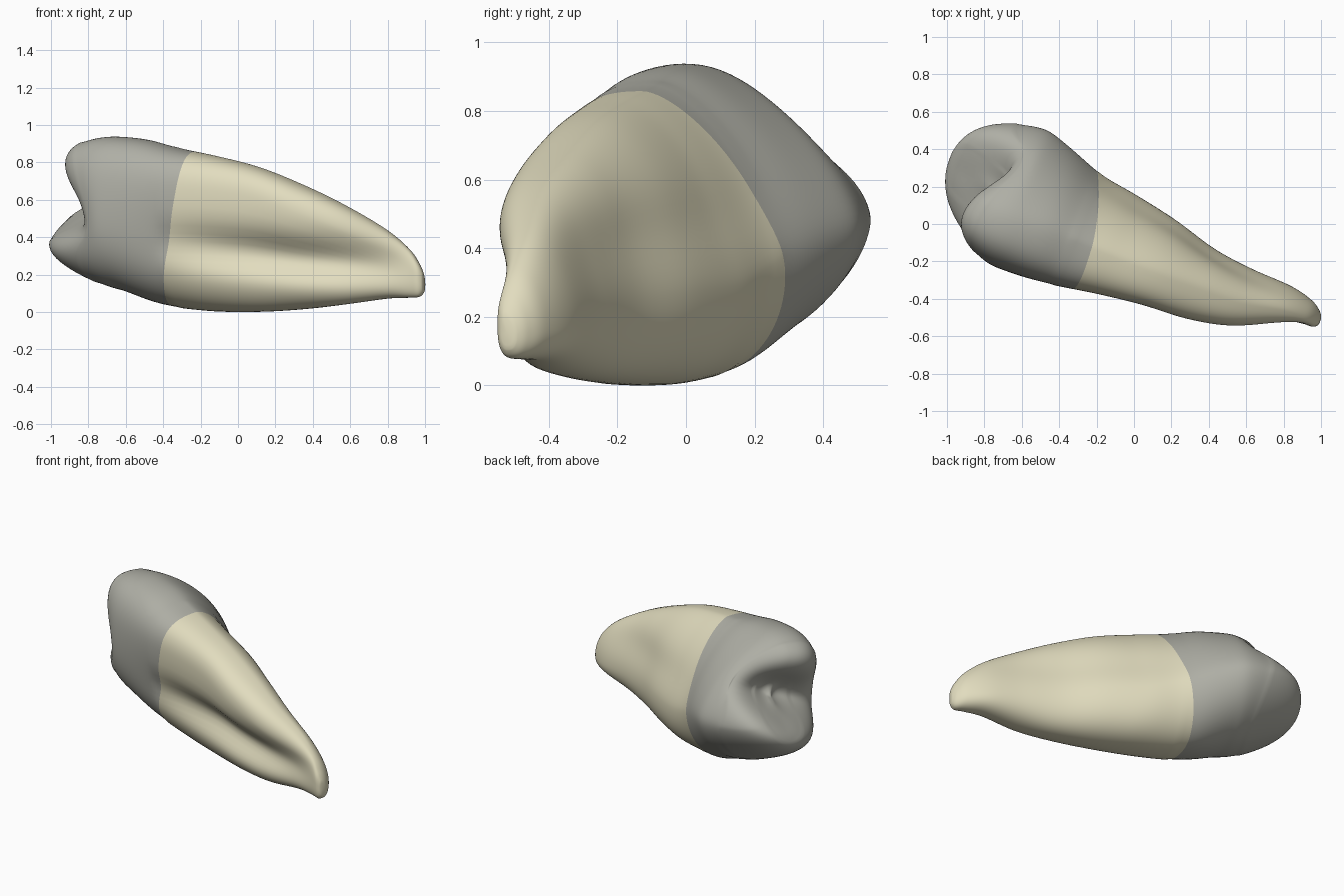
import bpy, bmesh, math
from mathutils import Vector

if "Cube" in bpy.data.objects:
    bpy.data.objects.remove(bpy.data.objects["Cube"])

SEG = 96
ANG = math.radians(22)          # tilt of the tooth axis in plan
CO, SI = math.cos(ANG), math.sin(ANG)


def to_world(u, v, z):
    """u runs along the axis from root tip to crown, v across it."""
    return Vector((-u * CO + v * SI, u * SI + v * CO, z))


# Stations: u, v left, v right, z bottom, z top, v of top, v of bottom,
# z of left, z of right, groove depth, groove height
STATIONS = [
    (-1.115, -.135, -.085, .11, .21, -.12, -.11, .16, .15, 0, .2),
    (-1.09, -.152, -.055, .085, .265, -.12, -.11, .18, .16, 0, .22),
    (-1.03, -.165, -.02, .08, .345, -.12, -.10, .22, .17, .01, .24),
    (-.90, -.22, .008, .075, .45, -.13, -.10, .31, .18, .05, .25),
    (-.68, -.315, .015, .045, .58, -.18, -.14, .43, .22, .10, .27),
    (-.45, -.365, .04, .02, .685, -.19, -.13, .52, .25, .12, .29),
    (-.20, -.385, .105, .005, .78, -.20, -.12, .60, .28, .11, .32),
    (.05, -.422, .15, .005, .84, -.20, -.10, .63, .30, .08, .35),
    (.25, -.46, .18, .02, .88, -.20, -.08, .63, .36, .04, .38),
    (.42, -.487, .24, .045, .93, -.20, -.06, .60, .43, .01, .42),
    (.60, -.495, .30, .115, .948, -.22, -.08, .57, .47, 0, .43),
]


def blend(i, t):
    """Smooth spline through the stations."""
    n = len(STATIONS) - 1
    rows = zip(*(STATIONS[max(0, min(n, k))] for k in range(i - 1, i + 3)))
    return [b + .5 * t * (c - a + t * (2 * a - 5 * b + 4 * c - d
            + t * (3 * (b - c) + d - a))) for a, b, c, d in rows]


def section(st):
    """Four superellipse quarters joined, with a groove pressed into the left side."""
    u, vl, vr, zb, zt, vt, vb, zl, zr, depth, zg = st
    crown = max(0, min(1, u / .5))
    tip = max(0, min(1, -u / .5))
    pts = []
    for k in range(SEG):
        a = 2 * math.pi * k / SEG
        c, s = math.cos(a), math.sin(a)
        right, up = c >= 0, s >= 0
        if right:
            p = 1.58 - .13 * crown + .3 * tip if up else 2.35 - .6 * crown
        else:
            p = 2.8 if up else 2.5
        ex, ez = abs(c) ** (2 / p), abs(s) ** (2 / p)
        vm, ze, zm = (vt, zt, zr if right else zl) if up else (vb, zb, zr if right else zl)
        v = vm + ex * ((vr if right else vl) - vm)
        z = zm + ez * (ze - zm)
        if right:       # shallow hollow on the far side
            v -= .2 * depth * math.sqrt(ex) * math.exp(-((z - zg - .14) / .12) ** 2)
        else:
            v += depth * ex * math.exp(-((z - zg) / .105) ** 2)
        pts.append((u, v, z))
    return pts


def cusp_height(v, z):
    """Chewing surface: two cusps either side of a slanted valley."""
    dv, dz = v + .14, z - .595
    along, q = dv * .92 + dz * .39, dv * .39 - dz * .92   # q > 0: lower cusp
    h = .735 - .04 * math.exp(-(along / .17) ** 2 - (q / .12) ** 2)
    if q > 0:
        rise = 1 - math.exp(-(q / .11) ** 2)
        h += rise * (.33 - 1.2 * (along - .02) ** 2)
        h -= 3.2 * max(q - .18, 0) ** 2
    else:
        rise = 1 - math.exp(-(q / .17) ** 2)
        h += rise * (.165 - 1.7 * (along + .06) ** 2)
    return h, 6 - 7 * max(0, min(.5, q))


rings = []
# Root and lower crown: loft through the stations
for i in range(len(STATIONS) - 1):
    for j in range(8):
        rings.append(section(blend(i, j / 8)))
base = section(STATIONS[-1])
base_index = len(rings)
rings.append(base)

# Crown dome: shrink the last ring inward and lift it to the cusp surface
CV, CZ = -.12, .57
for i in range(1, 40):
    r = math.cos(i / 40 * math.pi / 2) ** .8
    ring = []
    for _, v, z in base:
        v, z = CV + (v - CV) * r, CZ + (z - CZ) * r
        h, n = cusp_height(v, z)
        ring.append((.6 + (h - .6) * math.sqrt(1 - r ** n), v, z))
    rings.append(ring)

bm = bmesh.new()
loops = [[bm.verts.new(to_world(*p)) for p in ring] for ring in rings]
for a, b in zip(loops, loops[1:]):
    for k in range(SEG):
        m = (k + 1) % SEG
        bm.faces.new((a[k], a[m], b[m], b[k]))
# Close the root tip and the centre of the chewing surface
for loop, end in ((loops[0], (-1.126, -.112, .16)),
                  (loops[-1], (cusp_height(CV, CZ)[0], CV, CZ))):
    c = bm.verts.new(to_world(*end))
    for k in range(SEG):
        bm.faces.new((loop[k], loop[(k + 1) % SEG], c))


def soften(verts, times):
    for _ in range(times):
        bmesh.ops.smooth_vert(bm, verts=verts, factor=.4,
                              use_axis_x=True, use_axis_y=True, use_axis_z=True)


# Soften everything a little, then the turn from crown wall to dome and the pit
soften(bm.verts[:], 3)
soften([v for lp in loops[base_index - 14:base_index + 12] for v in lp], 25)
soften([v for lp in loops[-8:] for v in lp] + [c], 12)

# Clean colour border between crown and root
normal, point = Vector((1, -.3, -.2)), Vector((-.36, 0, 0))
bmesh.ops.bisect_plane(bm, geom=bm.verts[:] + bm.edges[:] + bm.faces[:],
                       plane_co=point, plane_no=normal, dist=1e-5)
for f in bm.faces:
    f.smooth = True
    f.material_index = 1 if (f.calc_center_median() - point).dot(normal) < 0 else 0
bmesh.ops.recalc_face_normals(bm, faces=bm.faces)
low = min(v.co.z for v in bm.verts)
bmesh.ops.translate(bm, verts=bm.verts, vec=(0, 0, -low))

mesh = bpy.data.meshes.new("tooth")
bm.to_mesh(mesh)
bm.free()
for name, col in (("root cream", (.76, .72, .52, 1)), ("crown grey", (.43, .43, .38, 1))):
    mat = bpy.data.materials.new(name)
    mat.diffuse_color = col
    mat.use_nodes = True
    mat.node_tree.nodes["Principled BSDF"].inputs["Base Color"].default_value = mat.diffuse_color
    mesh.materials.append(mat)
tooth = bpy.data.objects.new("tooth", mesh)
bpy.context.collection.objects.link(tooth)
